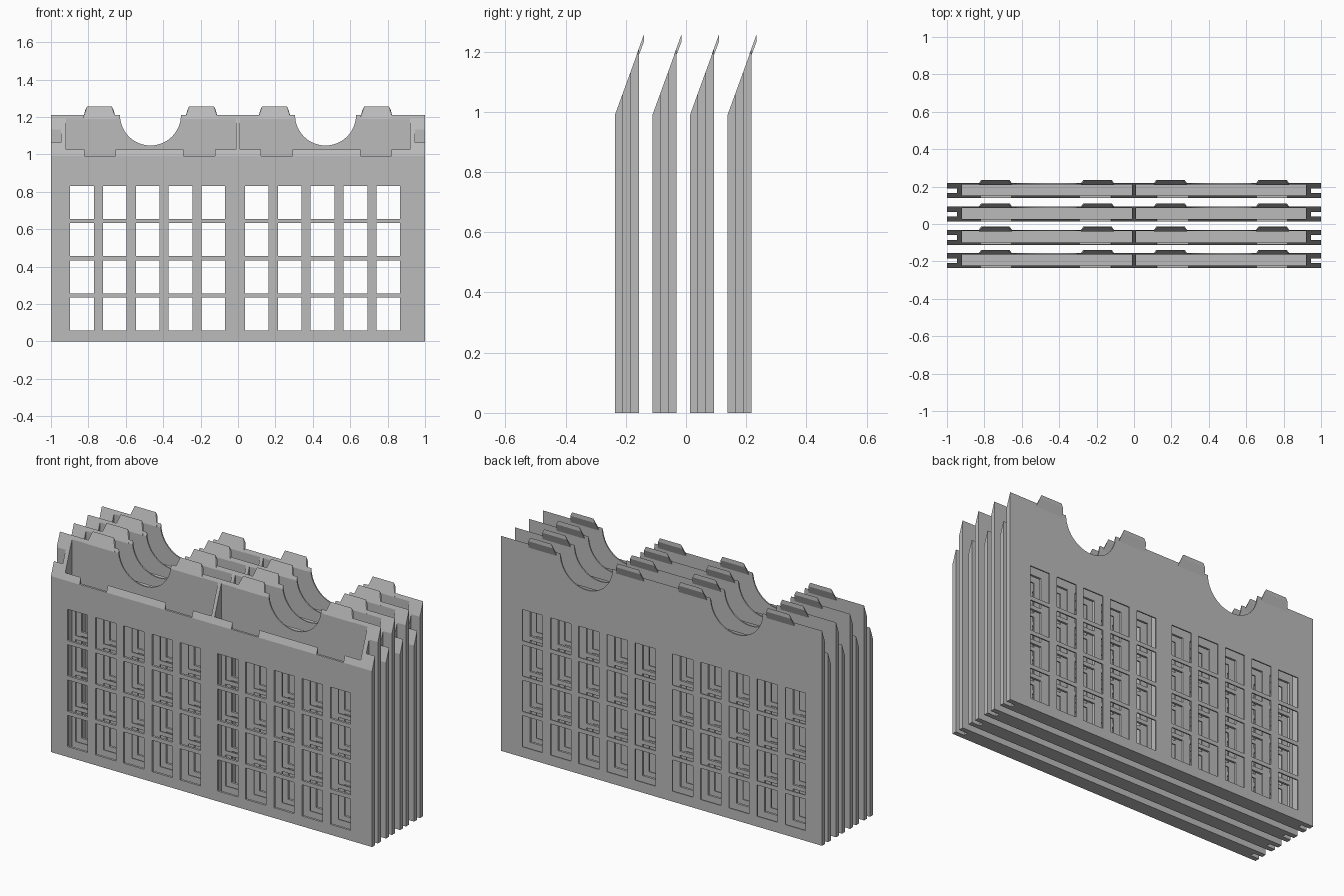
import bpy, bmesh, math
from mathutils import Matrix, Vector

cube = bpy.data.objects.get("Cube")
if cube:
    bpy.data.objects.remove(cube, do_unlink=True)

grey = bpy.data.materials.new("plain grey")
grey.use_nodes = True
grey.diffuse_color = (0.5, 0.5, 0.5, 1)
grey.node_tree.nodes["Principled BSDF"].inputs["Base Color"].default_value = (0.5, 0.5, 0.5, 1)

DEPTH, FRONT_TOP, BACK_TOP = 0.08, 0.99, 1.21
SLOPE = (BACK_TOP - FRONT_TOP) / DEPTH


def box(bm, x0, x1, y0, y1, z0, z1):
    size = Vector((x1 - x0, y1 - y0, z1 - z0))
    mid = Vector((x0 + x1, y0 + y1, z0 + z1)) / 2
    bmesh.ops.create_cube(bm, size=1, matrix=Matrix.Translation(mid) @ Matrix.Diagonal(size.to_4d()))


def prism(bm, profile, x_mid, half_width):
    """Extrude a (y, z) profile along x; half_width is a function of z."""
    ends = [[bm.verts.new((x_mid + s * half_width(z), y, z)) for y, z in profile] for s in (-1, 1)]
    n = len(profile)
    faces = [bm.faces.new(ends[0]), bm.faces.new(ends[1][::-1])]
    for i in range(n):
        j = (i + 1) % n
        faces.append(bm.faces.new((ends[0][i], ends[1][i], ends[1][j], ends[0][j])))
    bmesh.ops.recalc_face_normals(bm, faces=faces)


def finish(bm, name):
    mesh = bpy.data.meshes.new(name)
    bm.to_mesh(mesh)
    bm.free()
    mesh.materials.append(grey)
    ob = bpy.data.objects.new(name, mesh)
    bpy.context.collection.objects.link(ob)
    return ob


def cut(body, bm):
    cutter = finish(bm, "cutter")
    cutter.hide_render = True
    mod = body.modifiers.new("cut", 'BOOLEAN')
    mod.operation, mod.solver, mod.object = 'DIFFERENCE', 'EXACT', cutter
    bpy.context.view_layer.objects.active = body
    bpy.ops.object.modifier_apply(modifier=mod.name)
    bpy.data.objects.remove(cutter, do_unlink=True)


# Holder body with a sloping top
bm = bmesh.new()
prism(bm, [(0, 0), (DEPTH, 0), (DEPTH, BACK_TOP), (0, FRONT_TOP)], 0, lambda z: 1)
body = finish(bm, "holder_1")

# Two deep pockets and the side grooves
bm = bmesh.new()
for a, b in ((-0.92, -0.01), (0.01, 0.92)):
    box(bm, a, b, 0.013, 0.073, 0.015, 2)
for a, b in ((-1.1, -0.945), (0.945, 1.1)):
    box(bm, a, b, 0.027, 0.052, -1, 2)
cut(body, bm)

# Window lattice through both walls
bm = bmesh.new()
for start in (-0.898, 0.037):
    for col in range(5):
        x = start + col * 0.1757
        for row in range(4):
            z = 0.058 + row * 0.199
            box(bm, x, x + 0.127, -0.1, 0.2, z, z + 0.176)
cut(body, bm)

# Notches in the front rim and round thumb cuts in the back wall
bm = bmesh.new()
for side in (-1, 1):
    for x in (0.207, 0.738):
        box(bm, side * x - 0.084, side * x + 0.084, -0.05, 0.02, FRONT_TOP + 0.001, 1.1)
    bmesh.ops.create_cone(bm, cap_ends=True, segments=48, radius1=0.163, radius2=0.163, depth=0.05,
                          matrix=Matrix.Translation((side * 0.468, 0.09, BACK_TOP))
                          @ Matrix.Rotation(math.pi / 2, 4, 'X'))
cut(body, bm)

# Leaning tabs that carry on the line of the slope
bm = bmesh.new()
for side in (-1, 1):
    for x in (0.195, 0.741):
        front = [((z - FRONT_TOP) / SLOPE - 0.001, z) for z in (1.19, 1.257)]
        profile = [front[0], (DEPTH, 1.19), (0.097, 1.235), front[1]]
        prism(bm, profile, side * x, lambda z: 0.088 - 0.022 * max(0, z - BACK_TOP) / 0.047)
tabs = finish(bm, "tabs_1")

# Four identical holders in a row
for i in range(4):
    for part in (body, tabs):
        ob = part
        if i:
            ob = part.copy()
            ob.name = part.name[:-1] + str(i + 1)
            bpy.context.collection.objects.link(ob)
        ob.location.y = -0.236 + i * 0.1247
